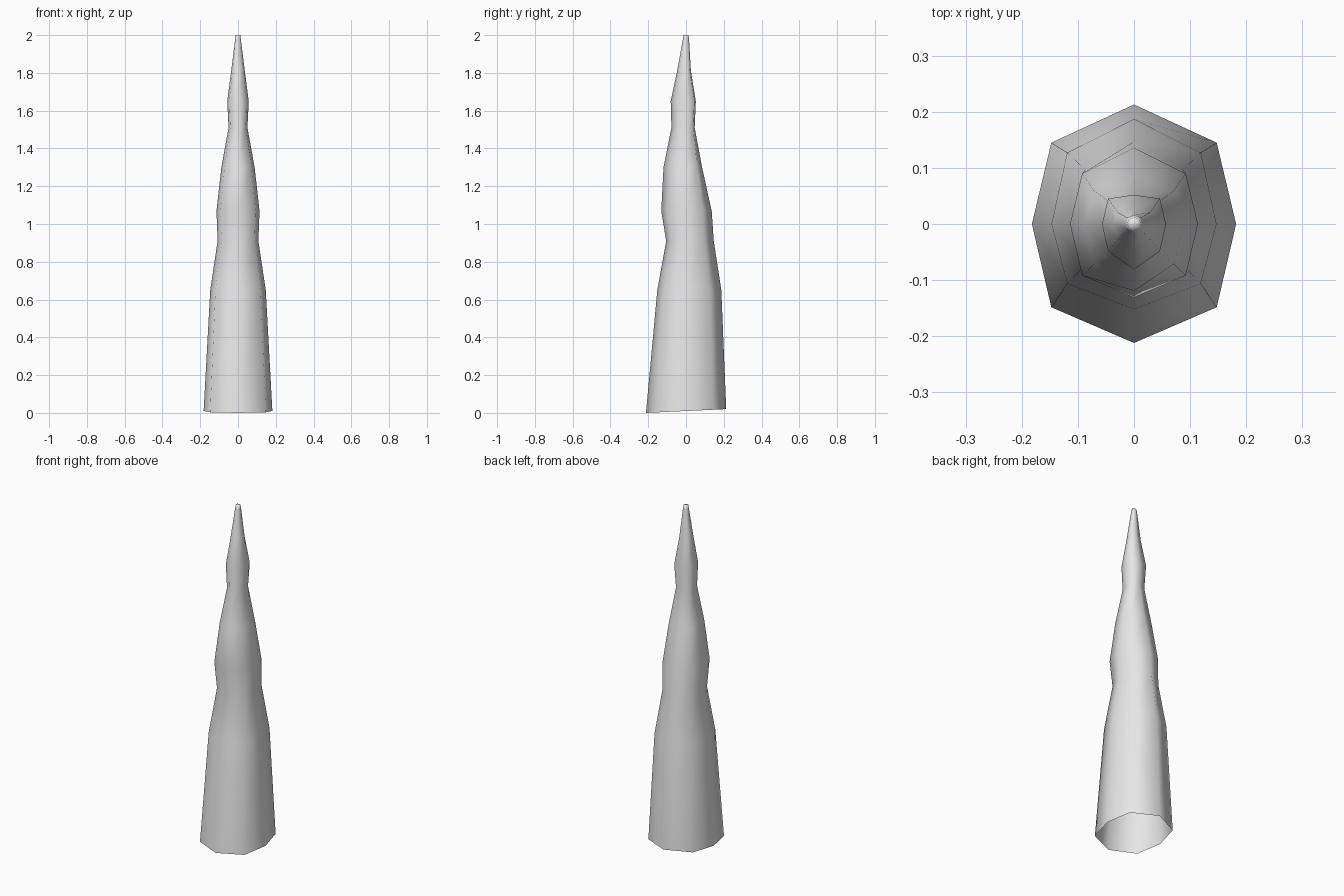
import bpy
import bmesh

cube = bpy.data.objects.get("Cube")
if cube:
    bpy.data.objects.remove(cube, do_unlink=True)

grey = bpy.data.materials.new("light_grey")
grey.use_nodes = True
colour = (0.8, 0.8, 0.8, 1)
grey.diffuse_color = colour
grey.node_tree.nodes["Principled BSDF"].inputs["Base Color"].default_value = colour

# Finger profile: height, half width, front depth, back depth, back corner ratio
PROFILE = [
    (0.01, 0.182, 0.212, 0.213, 0.68),
    (0.65, 0.147, 0.152, 0.187, 0.68),
    (0.91, 0.108, 0.105, 0.147, 0.66),
    (1.07, 0.114, 0.131, 0.136, 0.66),
    (1.3, 0.088, 0.119, 0.085, 0.7),
    (1.51, 0.05, 0.077, 0.046, 0.8),
    (1.65, 0.057, 0.081, 0.052, 0.87),
    (1.81, 0.036, 0.047, 0.026, 0.8),
    (1.98, 0.015, 0.016, 0.016, 0.7),
    (2.0, 0.012, 0.012, 0.012, 0.7),
]


def ring(bm, height, width, front, back, ratio):
    """Eight-sided section with separate front and back depths."""
    corner = width * 0.81
    low = -front * (0.7 if height < 1.2 else 0.6)
    high = back * ratio
    outline = [(0, -front), (corner, low), (width, 0), (corner, high),
               (0, back), (-corner, high), (-width, 0), (-corner, low)]
    return [bm.verts.new((x, y, height)) for x, y in outline]


# Tapered finger, open at the base
bm = bmesh.new()
rings = [ring(bm, *row) for row in PROFILE]
for lower, upper in zip(rings, rings[1:]):
    for i in range(len(lower)):
        j = (i + 1) % len(lower)
        bm.faces.new((lower[i], lower[j], upper[j], upper[i]))
bm.faces.new(rings[-1])

# Slightly slanted base rim
for v in rings[0]:
    v.co.z += v.co.y * 0.047

mesh = bpy.data.meshes.new("finger")
bm.to_mesh(mesh)
bm.free()
mesh.materials.append(grey)
finger = bpy.data.objects.new("finger", mesh)
bpy.context.collection.objects.link(finger)

bpy.ops.object.select_all(action="DESELECT")
finger.select_set(True)
bpy.context.view_layer.objects.active = finger
bpy.ops.object.shade_smooth()
